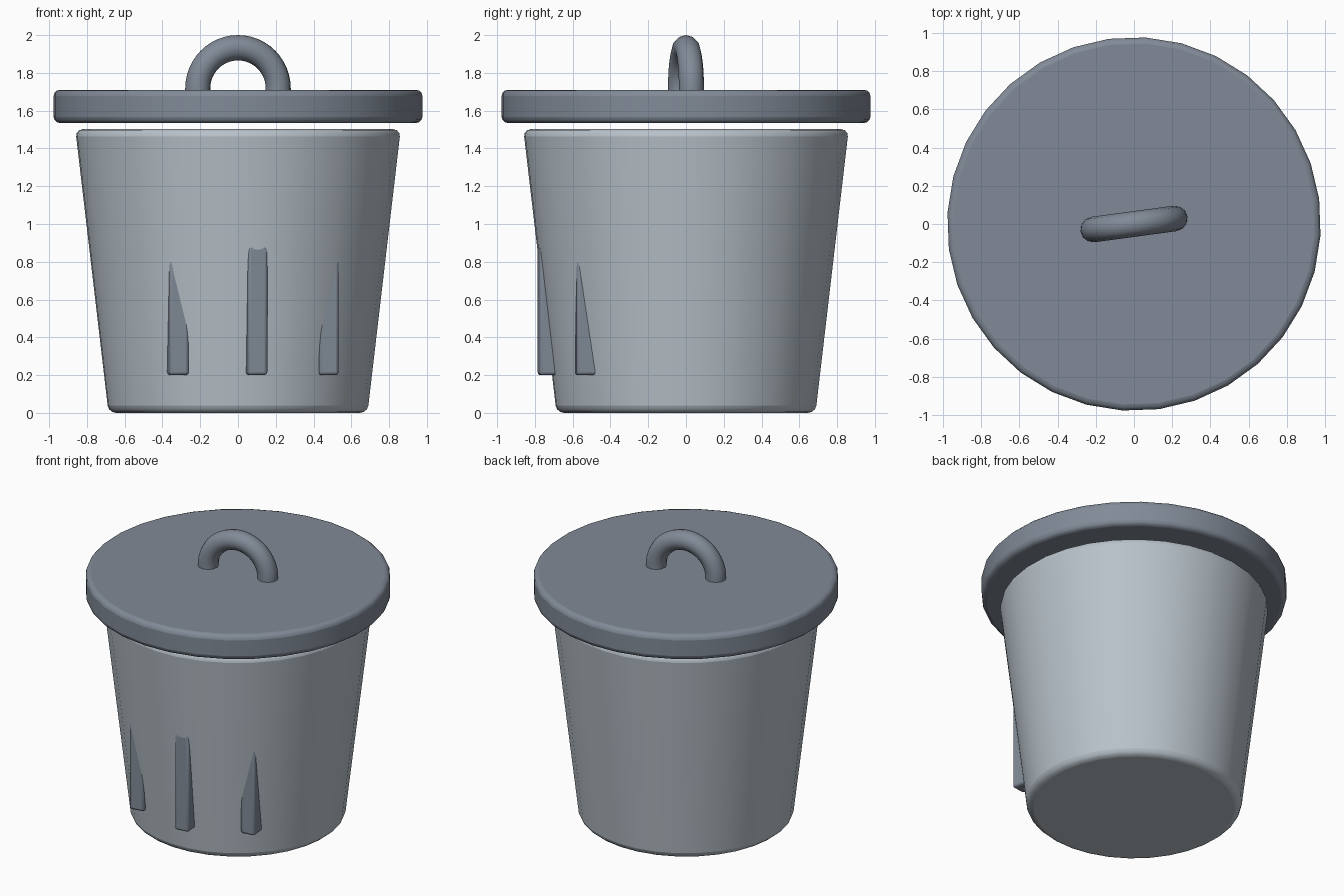
import bpy, bmesh, math
from mathutils import Matrix

if "Cube" in bpy.data.objects:
    bpy.data.objects.remove(bpy.data.objects["Cube"])

TURN = math.radians(7.7)      # whole bin is turned slightly about z
SIDES = 32


def material(name, rgb):
    m = bpy.data.materials.new(name)
    m.diffuse_color = (*rgb, 1)
    m.use_nodes = True
    m.node_tree.nodes["Principled BSDF"].inputs["Base Color"].default_value = m.diffuse_color
    return m


light_grey = material("light grey metal", (0.48, 0.54, 0.59))
slate_grey = material("slate grey metal", (0.22, 0.255, 0.31))


def finish(name, bm, mat, bevel=0.0, smooth=40):
    bmesh.ops.rotate(bm, verts=bm.verts, cent=(0, 0, 0),
                     matrix=Matrix.Rotation(TURN, 3, 'Z'))
    bmesh.ops.recalc_face_normals(bm, faces=bm.faces)
    mesh = bpy.data.meshes.new(name)
    bm.to_mesh(mesh)
    bm.free()
    mesh.materials.append(mat)
    ob = bpy.data.objects.new(name, mesh)
    bpy.context.collection.objects.link(ob)
    if bevel:
        mod = ob.modifiers.new("rounded edges", 'BEVEL')
        mod.width = bevel
        mod.segments = 3
        mod.limit_method = 'ANGLE'
        mod.angle_limit = math.radians(40)
    bpy.ops.object.select_all(action='DESELECT')
    ob.select_set(True)
    bpy.context.view_layer.objects.active = ob
    bpy.ops.object.shade_smooth_by_angle(angle=math.radians(smooth))
    return ob


def drum(name, r_low, r_high, z_low, z_high, mat, bevel):
    bm = bmesh.new()
    bmesh.ops.create_cone(bm, cap_ends=True, segments=SIDES, radius1=r_low,
                          radius2=r_high, depth=z_high - z_low,
                          matrix=Matrix.Translation((0, 0, (z_low + z_high) / 2)))
    finish(name, bm, mat, bevel)


# Tapered body and overhanging lid
drum("bin_body", 0.687, 0.863, 0.0, 1.502, light_grey, 0.04)
drum("lid", 0.978, 0.978, 1.535, 1.71, slate_grey, 0.032)

# Upright ribs: parallel boxes that sink into the sloping front
for name, x, front in (("left_rib", -0.40, -0.643),
                       ("middle_rib", 0.0, -0.788),
                       ("right_rib", 0.40, -0.643)):
    bm = bmesh.new()
    bmesh.ops.create_cube(bm, size=1)
    bmesh.ops.scale(bm, verts=bm.verts, vec=(0.104, 0.14, 0.68))
    bmesh.ops.translate(bm, verts=bm.verts, vec=(x, front + 0.07, 0.54))
    finish(name, bm, slate_grey, 0.016)

# Half-ring handle swept along an arch
MAJOR, MINOR, RING, STEPS, BASE = 0.215, 0.067, 12, 24, 1.718
bm = bmesh.new()
path = [(math.pi * i / STEPS, 0.0) for i in range(STEPS + 1)]
path = [(0.0, -0.015)] + path + [(math.pi, -0.015)]
rings = []
for a, drop in path:
    ring = []
    for j in range(RING):
        b = math.tau * j / RING
        r = MAJOR + MINOR * math.cos(b)
        ring.append(bm.verts.new((r * math.cos(a), MINOR * math.sin(b),
                                  BASE + drop + r * math.sin(a))))
    rings.append(ring)
for p, q in zip(rings, rings[1:]):
    for j in range(RING):
        k = (j + 1) % RING
        bm.faces.new((p[j], p[k], q[k], q[j]))
bm.faces.new(rings[0])
bm.faces.new(rings[-1])
finish("lid_handle", bm, slate_grey)
